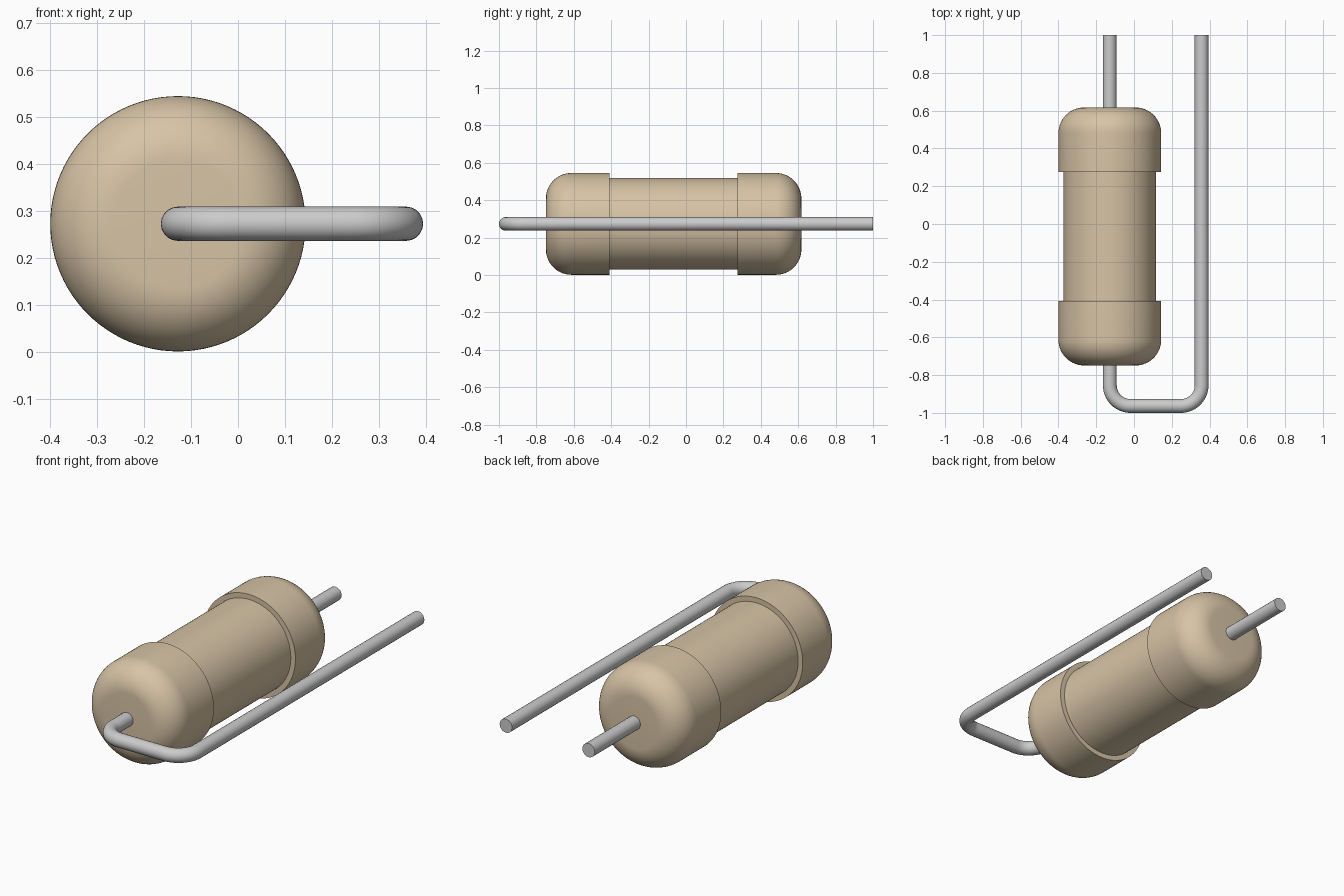
import bpy, bmesh
from math import sin, cos, pi, radians
from mathutils import Vector

if "Cube" in bpy.data.objects:
    bpy.data.objects.remove(bpy.data.objects["Cube"])

CX, CZ = -0.128, 0.273      # body axis
R_CAP, R_MID, FILLET = 0.272, 0.245, 0.136
WIRE = 0.0365

body_mat = bpy.data.materials.new("tan_coating")
body_mat.diffuse_color = (0.68, 0.55, 0.38, 1)
body_mat.use_nodes = True
body_mat.node_tree.nodes["Principled BSDF"].inputs["Base Color"].default_value = body_mat.diffuse_color


def finish(obj, angle=30):
    bpy.ops.object.select_all(action='DESELECT')
    obj.select_set(True)
    bpy.context.view_layer.objects.active = obj
    bpy.ops.object.shade_smooth_by_angle(angle=radians(angle))


def lathe(name, profile, sides=96):
    """Revolve (radius, y) points about the body axis; ends are closed."""
    bm = bmesh.new()
    rings = []
    for r, y in profile:
        rings.append([bm.verts.new((CX + r * cos(2 * pi * i / sides), y,
                                    CZ + r * sin(2 * pi * i / sides)))
                      for i in range(sides)])
    for a, b in zip(rings, rings[1:]):
        for i in range(sides):
            j = (i + 1) % sides
            bm.faces.new((a[i], a[j], b[j], b[i]))
    bm.faces.new(rings[0])
    bm.faces.new(rings[-1])
    bmesh.ops.recalc_face_normals(bm, faces=bm.faces)
    mesh = bpy.data.meshes.new(name)
    bm.to_mesh(mesh)
    bm.free()
    obj = bpy.data.objects.new(name, mesh)
    bpy.context.collection.objects.link(obj)
    mesh.materials.append(body_mat)
    finish(obj)


def wire(name, points):
    """Round wire along a list of points, converted to a mesh."""
    cu = bpy.data.curves.new(name + "_path", 'CURVE')
    cu.dimensions = '3D'
    cu.bevel_depth = WIRE
    cu.bevel_resolution = 8
    cu.use_fill_caps = True
    sp = cu.splines.new('POLY')
    sp.points.add(len(points) - 1)
    for p, co in zip(sp.points, points):
        p.co = (*co, 1)
    tmp = bpy.data.objects.new(name + "_path", cu)
    bpy.context.collection.objects.link(tmp)
    dg = bpy.context.evaluated_depsgraph_get()
    mesh = bpy.data.meshes.new_from_object(tmp.evaluated_get(dg))
    bpy.data.objects.remove(tmp)
    bm = bmesh.new()
    bm.from_mesh(mesh)
    bmesh.ops.remove_doubles(bm, verts=bm.verts, dist=1e-5)
    bmesh.ops.recalc_face_normals(bm, faces=bm.faces)
    bm.to_mesh(mesh)
    bm.free()
    obj = bpy.data.objects.new(name, mesh)
    bpy.context.collection.objects.link(obj)
    finish(obj, 40)


def arc(cx, cy, r, a0, a1, n=14):
    angles = [radians(a0 + (a1 - a0) * i / n) for i in range(n + 1)]
    return [Vector((cx + r * cos(a), cy + r * sin(a), CZ)) for a in angles]


# Body: rounded cap, narrower barrel, rounded cap
half, step, mid_y = 0.683, 0.342, -0.066
n = 14
end = [(R_CAP - FILLET + FILLET * sin(pi / 2 * i / n),
        -half + FILLET - FILLET * cos(pi / 2 * i / n)) for i in range(n + 1)]
end += [(R_CAP, -step), (R_MID, -step)]
profile = end + [(r, -y) for r, y in reversed(end)]
lathe("resistor_body", [(r, y + mid_y) for r, y in profile])

# Straight lead out of the back
wire("straight_lead", [(CX, 0.55, CZ), (CX, 1.0, CZ)])

# Bent lead: out of the front, across, and back alongside the body
X2, BEND = 0.358, 0.11
yb = -1 + WIRE + BEND
path = [Vector((CX, -0.69, CZ))]
path += arc(CX + BEND, yb, BEND, 180, 270)
path += arc(X2 - BEND, yb, BEND, 270, 360)
path += [Vector((X2, 1.0, CZ))]
wire("bent_lead", path)
